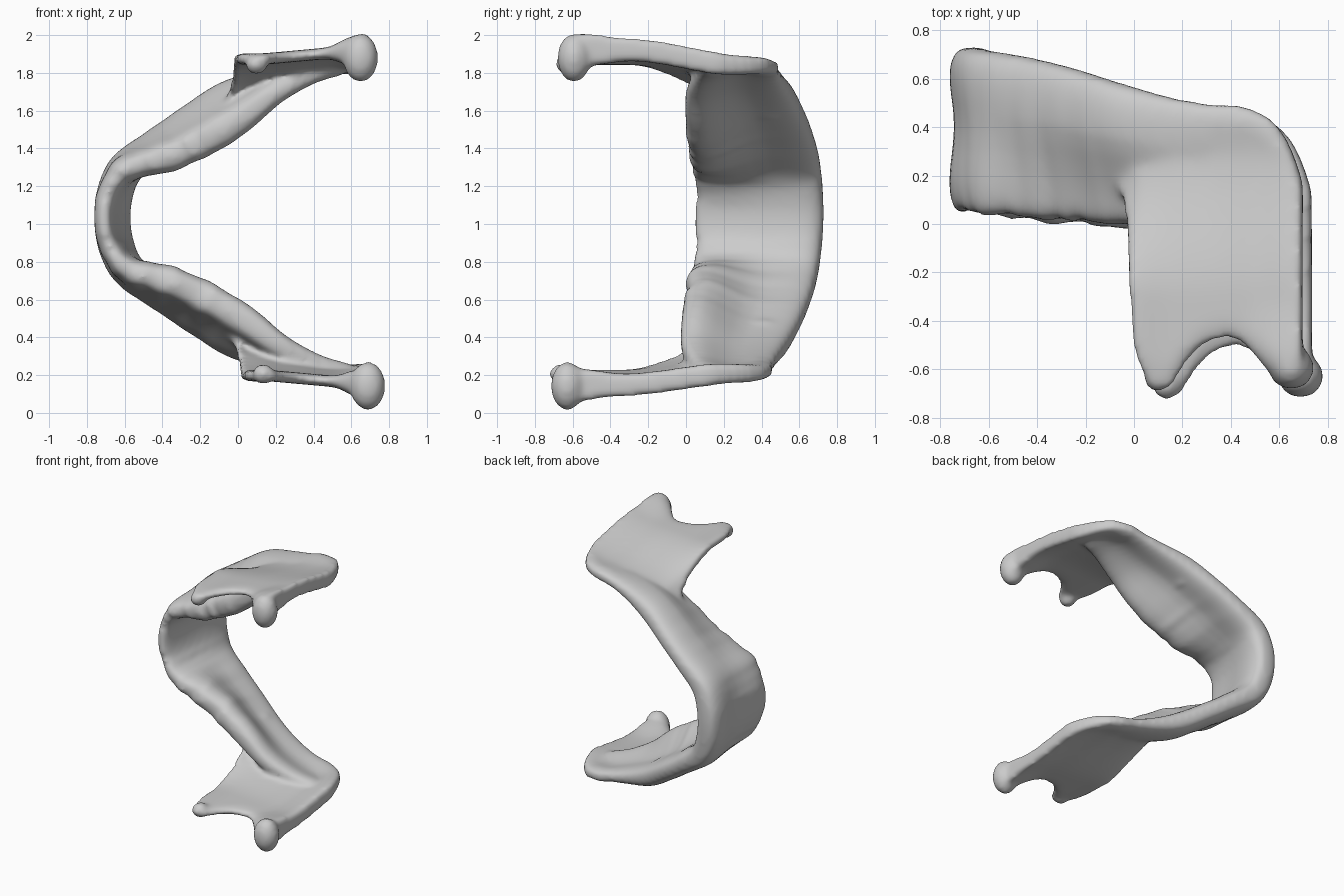
import bpy, bmesh, math, random
from mathutils import Vector, Matrix

if "Cube" in bpy.data.objects:
    bpy.data.objects.remove(bpy.data.objects["Cube"])

random.seed(4)
MID = 1.025  # height of the symmetry plane

# body stations: x, distance from plane, y min, y max, half thickness (tooth / base side), sideways offset (tooth / base side)
BODY = [
    (-.655, 0, .045, .73, .06, .135, .055, .01),
    (-.64, .13, .045, .725, .065, .135, .045, .01),
    (-.575, .26, .03, .71, .09, .125, .01, .015),
    (-.40, .37, .01, .68, .115, .105, -.05, .035),
    (-.20, .49, .0, .63, .125, .10, -.075, .05),
    (0, .61, -.015, .565, .115, .10, -.075, .055),
    (.20, .71, -.015, .505, .09, .075, -.04, .03),
    (.40, .78, .03, .47, .06, .055, -.025, .01),
    (.57, .80, .08, .43, .04, .04, -.01, 0),
]
# ramus stations: x, y min, y max
RAMUS = [
    (-.06, .15, .47), (-.02, .02, .48), (.01, -.45, .49), (.04, -.60, .49),
    (.11, -.69, .485), (.17, -.69, .48), (.22, -.61, .475), (.30, -.52, .475),
    (.40, -.485, .475), (.48, -.52, .465), (.56, -.61, .43), (.63, -.66, .36),
    (.68, -.66, .26), (.715, -.62, .15),
]


def spline(pts, steps):
    out = []
    for i in range(len(pts) - 1):
        p = [pts[max(0, min(len(pts) - 1, i + k))] for k in (-1, 0, 1, 2)]
        for s in range(steps):
            t = s / steps
            out.append(tuple(b + .5 * t * (c - a + t * (2 * a - 5 * b + 4 * c - d + t * (3 * (b - c) + d - a)))
                             for a, b, c, d in zip(*p)))
    return out + [pts[-1]]


def smooth(t):
    t = max(0, min(1, t))
    return t * t * (3 - 2 * t)


def place(x, y, d):
    # small skew between the two halves
    return Vector((x - .022 * d, y + .02 * d, MID + d))


def loft(bm, sections):
    rings = [[bm.verts.new(p) for p in s] for s in sections]
    n = len(rings[0])
    for a, b in zip(rings, rings[1:]):
        for i in range(n):
            bm.faces.new((a[i], a[(i + 1) % n], b[(i + 1) % n], b[i]))
    bm.faces.new(rings[0][::-1])
    bm.faces.new(rings[-1])


def body_line(x):
    for a, b in zip(BODY[3:], BODY[4:]):
        if x <= b[0]:
            return a[1] + (b[1] - a[1]) * (x - a[0]) / (b[0] - a[0])
    return BODY[-1][1]


bm = bmesh.new()

# curved body, running from one jaw angle round the chin to the other
mirrored = [(s[0], -s[1]) + s[2:] for s in BODY[:0:-1]]
path = spline(mirrored + BODY, 5)
sections = []
for i, (x, d, y0, y1, ta, tb, oa, ob) in enumerate(path):
    a, b = path[max(0, i - 1)], path[min(len(path) - 1, i + 1)]
    tan = Vector((b[0] - a[0], b[1] - a[1])).normalized()
    # uneven tooth-bearing edge
    if .1 < abs(d) < .55:
        y0 += random.uniform(-.01, .018)
        ta += random.uniform(-.01, .01)
    ring = []
    for k in range(28):
        ang = 2 * math.pi * k / 28
        u = .5 - .5 * math.cos(ang)
        w = math.copysign(abs(math.sin(ang)) ** .6, math.sin(ang))
        off = oa + (ob - oa) * smooth(u * 1.7 - .15) + (ta + (tb - ta) * u - .03 * math.sin(math.pi * u) ** 2) * w
        ring.append(place(x - tan.y * off, y0 + (y1 - y0) * u, d + tan.x * off))
    sections.append(ring)
loft(bm, sections)

# flat ramus plates, condyles and coronoid tips on both sides
N = 24
for side in (-1, 1):
    sections = []
    for x, y0, y1 in spline(RAMUS, 3):
        front, back = [], []
        for k in range(N + 1):
            u = k / N
            y = y0 + (y1 - y0) * u
            base = body_line(x) + .06 * smooth((x + .08) / .12) - .045 * smooth((x - .05) / .35)
            top = .838 + .01 * side + .09 * max(0, x - .15)
            d = base + (top - base) * smooth((.28 - y) / .6)
            # thick rear and lower rims, flared condyle neck
            h = .03 + .03 * smooth((x - .5) / .2) + .022 * smooth((y - .25) / .2)
            h += .03 * smooth((x - .45) / .15) * smooth((-.3 - y) / .3)
            h *= .55 + .45 * math.sin(math.pi * min(.5, u * 6, (1 - u) * 6))
            front.append(place(x, y, side * (d + h)))
            back.append(place(x, y, side * (d - h)))
        sections.append(front + back[::-1])
    loft(bm, sections)
    for c, r in (((.668, -.61, .868 - .014 * side), (.095, .09, .13)),
                 ((.115, -.645, .82), (.06, .065, .055))):
        m = Matrix.Translation(place(c[0], c[1], side * c[2])) @ Matrix.Diagonal((*r, 1))
        bmesh.ops.create_uvsphere(bm, u_segments=20, v_segments=12, radius=1, matrix=m)

bmesh.ops.recalc_face_normals(bm, faces=bm.faces)
mesh = bpy.data.meshes.new("jaw_bone")
bm.to_mesh(mesh)
bm.free()
jaw = bpy.data.objects.new("jaw_bone", mesh)
bpy.context.collection.objects.link(jaw)

# fuse everything into one smooth bone
fuse = jaw.modifiers.new("fuse", 'REMESH')
fuse.mode = 'VOXEL'
fuse.voxel_size = .018
fuse.use_smooth_shade = True
soft = jaw.modifiers.new("soften", 'SMOOTH')
soft.factor = .5
soft.iterations = 12
